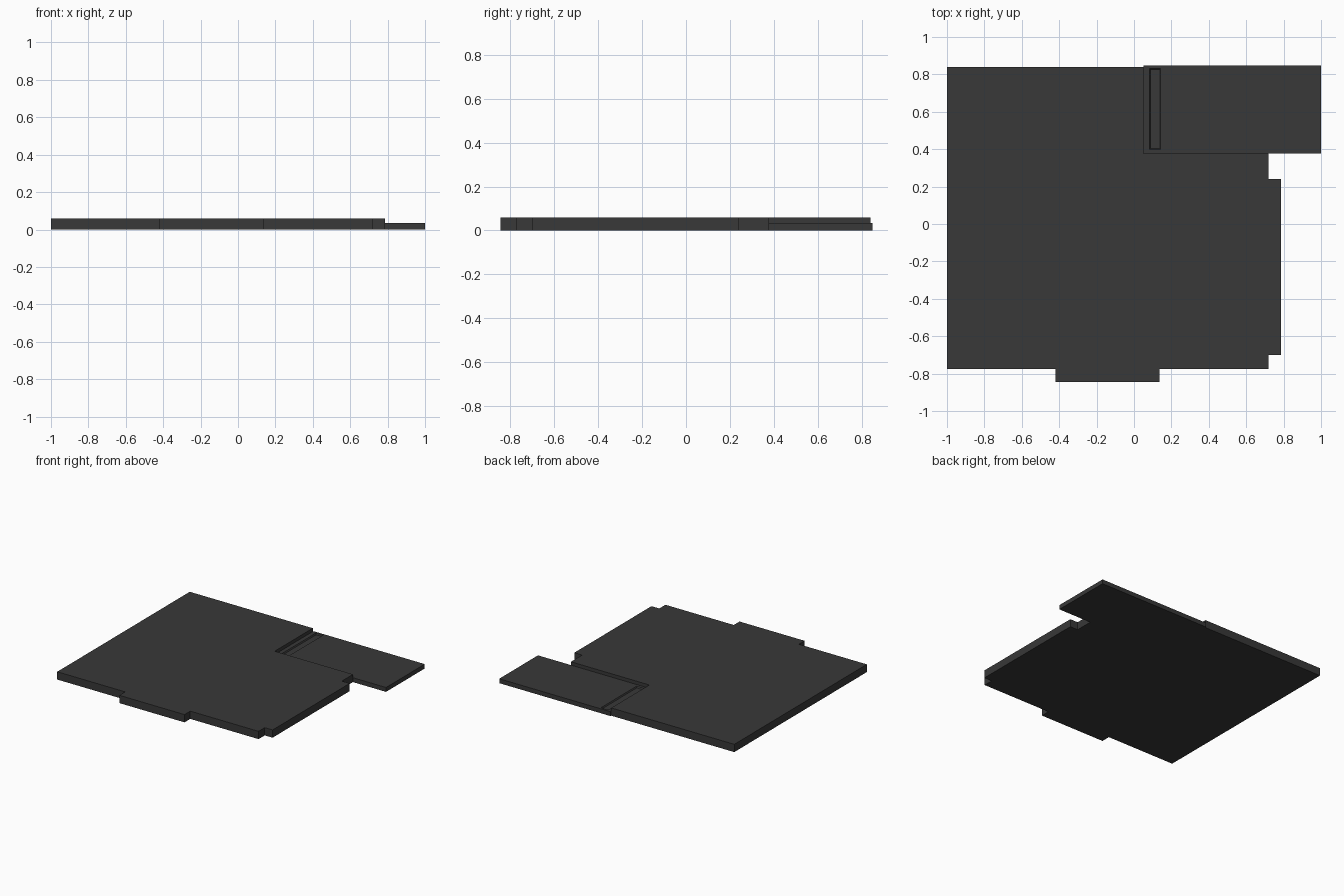
import bpy, bmesh

if "Cube" in bpy.data.objects:
    bpy.data.objects.remove(bpy.data.objects["Cube"])


def extrude_outline(name, points, height):
    """Flat outline standing on z = 0, raised to the given height."""
    bm = bmesh.new()
    face = bm.faces.new([bm.verts.new((x, y, 0)) for x, y in points])
    top = bmesh.ops.extrude_face_region(bm, geom=[face])["geom"]
    bmesh.ops.translate(bm, vec=(0, 0, height),
                        verts=[v for v in top if isinstance(v, bmesh.types.BMVert)])
    bmesh.ops.recalc_face_normals(bm, faces=bm.faces)
    mesh = bpy.data.meshes.new(name)
    bm.to_mesh(mesh)
    bm.free()
    obj = bpy.data.objects.new(name, mesh)
    bpy.context.collection.objects.link(obj)
    return obj


def rect(x0, x1, y0, y1):
    return [(x0, y0), (x1, y0), (x1, y1), (x0, y1)]


dark = bpy.data.materials.new("dark_grey")
dark.diffuse_color = (0.04, 0.04, 0.04, 1)
dark.use_nodes = True
dark.node_tree.nodes["Principled BSDF"].inputs["Base Color"].default_value = dark.diffuse_color

# Thick floor with front and right tabs and a corner cut out at the back right
floor = extrude_outline("main_floor", [
    (-1, -0.775), (-0.42, -0.775), (-0.42, -0.845), (0.135, -0.845),
    (0.135, -0.775), (0.718, -0.775), (0.718, -0.70), (0.785, -0.70),
    (0.785, 0.24), (0.718, 0.24), (0.718, 0.376), (0.05, 0.376),
    (0.05, 0.84), (-1, 0.84)], 0.06)

# Thin floor filling the corner and running out to the right
annex = extrude_outline("lower_floor", rect(0.05, 1, 0.376, 0.848), 0.034)

# Shallow sloped tray sunk into the thin floor
cutter = extrude_outline("tray_cutter", rect(0.077, 0.148, 0.393, 0.837), 0.02)
for v in cutter.data.vertices:
    if v.co.z < 0.01:
        v.co.x += 0.01 if v.co.x < 0.11 else -0.01
        v.co.y += 0.01 if v.co.y < 0.6 else -0.01
    v.co.z += 0.024
cutter.hide_render = True
cutter.hide_viewport = True
cut = annex.modifiers.new("tray", "BOOLEAN")
cut.object = cutter
cut.solver = "EXACT"

for obj in (floor, annex):
    obj.data.materials.append(dark)
